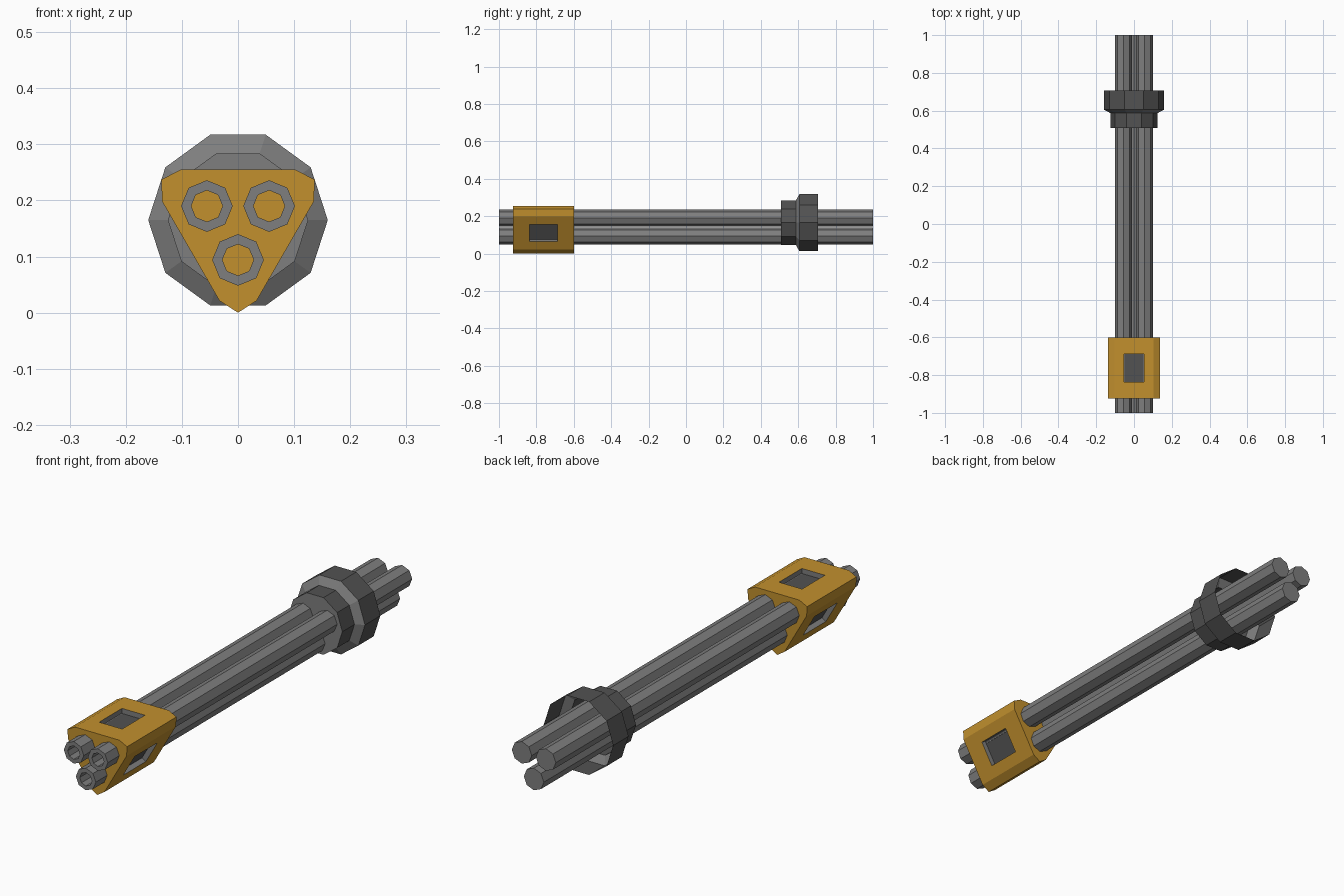
import bpy, bmesh, math

if "Cube" in bpy.data.objects:
    bpy.data.objects.remove(bpy.data.objects["Cube"])


def material(name, rgb):
    m = bpy.data.materials.new(name)
    m.diffuse_color = (*rgb, 1)
    m.use_nodes = True
    m.node_tree.nodes["Principled BSDF"].inputs["Base Color"].default_value = m.diffuse_color
    return m


GREY = material("barrel grey", (0.21, 0.21, 0.21))
DARK = material("dark grey", (0.085, 0.085, 0.085))
ORANGE = material("orange", (0.54, 0.28, 0.027))
AXIS_Z = 0.158  # centre of the three-fold bundle


def finish(name, bm, mats):
    bmesh.ops.remove_doubles(bm, verts=bm.verts, dist=1e-5)
    bmesh.ops.recalc_face_normals(bm, faces=bm.faces)
    me = bpy.data.meshes.new(name)
    bm.to_mesh(me)
    bm.free()
    for m in mats:
        me.materials.append(m)
    ob = bpy.data.objects.new(name, me)
    bpy.context.collection.objects.link(ob)
    return ob


def lathe(bm, profile, sides, cx, cz):
    """Faceted rings (radius, y) around a y-directed axis, bridged in order."""
    rings = []
    for r, y in profile:
        rings.append([bm.verts.new((cx + r * math.cos(2 * math.pi * i / sides), y,
                                    cz + r * math.sin(2 * math.pi * i / sides)))
                      for i in range(sides)])
    for a, b in zip(rings, rings[1:]):
        for i in range(sides):
            j = (i + 1) % sides
            bm.faces.new((a[i], a[j], b[j], b[i]))
    return rings


# Three barrels with an octagonal bore, closed at the back
for k in range(3):
    a = math.radians(30 + 120 * k)
    a = a if k != 1 else math.radians(150)
    bm = bmesh.new()
    rings = lathe(bm, [(0.028, -0.93), (0.028, -1), (0.046, -1), (0.046, 1)], 8,
                  0.064 * math.cos(a), AXIS_Z + 0.064 * math.sin(a))
    bm.faces.new(rings[-1])
    finish(f"barrel_{k + 1}", bm, [GREY])

# Collar: front cap and slope are grey, outer bands are dark, open at the back
bm = bmesh.new()
rings = lathe(bm, [(0.125, 0.507), (0.125, 0.587), (0.16, 0.606), (0.16, 0.707)],
              10, 0, 0.165)
bm.faces.new(rings[0])
bm.normal_update()
for f in bm.faces:
    f.material_index = 1 if abs(f.normal.y) < 0.1 else 0
collar = finish("collar", bm, [GREY, DARK])

# Muzzle block: three-sided prism with cut corners and a window in each side
Y0, Y1 = -0.925, -0.6
W0, W1 = -0.837, -0.687
SIDE, HALF, WIN, DEPTH, TIP = 0.097, 0.102, 0.053, 0.021, 0.158
bm = bmesh.new()


def point(k, u, d, y):
    a = math.radians(90 + 120 * k)
    return bm.verts.new((d * math.cos(a) - u * math.sin(a), y,
                         AXIS_Z + d * math.sin(a) + u * math.cos(a)))


def rect(k, u, d, y0, y1):
    return [point(k, -u, d, y0), point(k, u, d, y0), point(k, u, d, y1), point(k, -u, d, y1)]


ends = {Y0: [], Y1: []}
for k in range(3):
    outer = rect(k, HALF, SIDE, Y0, Y1)
    hole = rect(k, WIN, SIDE, W0, W1)
    floor = rect(k, WIN, SIDE - DEPTH, W0, W1)
    for p, q, mat in ((outer, hole, 0), (hole, floor, 1)):
        for i in range(4):
            j = (i + 1) % 4
            bm.faces.new((p[i], p[j], q[j], q[i])).material_index = mat
    bm.faces.new(floor).material_index = 2
    # cut corner between this side and the next
    ta = math.radians(150 + 120 * k)
    tips = [bm.verts.new((TIP * math.cos(ta), y, AXIS_Z + TIP * math.sin(ta))) for y in (Y0, Y1)]
    nxt = [point(k + 1, -HALF, SIDE, y) for y in (Y0, Y1)]
    bm.faces.new((outer[1], tips[0], tips[1], outer[2]))
    bm.faces.new((tips[0], nxt[0], nxt[1], tips[1]))
    ends[Y0] += [outer[0], outer[1], tips[0]]
    ends[Y1] += [outer[3], outer[2], tips[1]]
for loop in ends.values():
    bm.faces.new(loop)
finish("muzzle_block", bm, [ORANGE, GREY, DARK])
